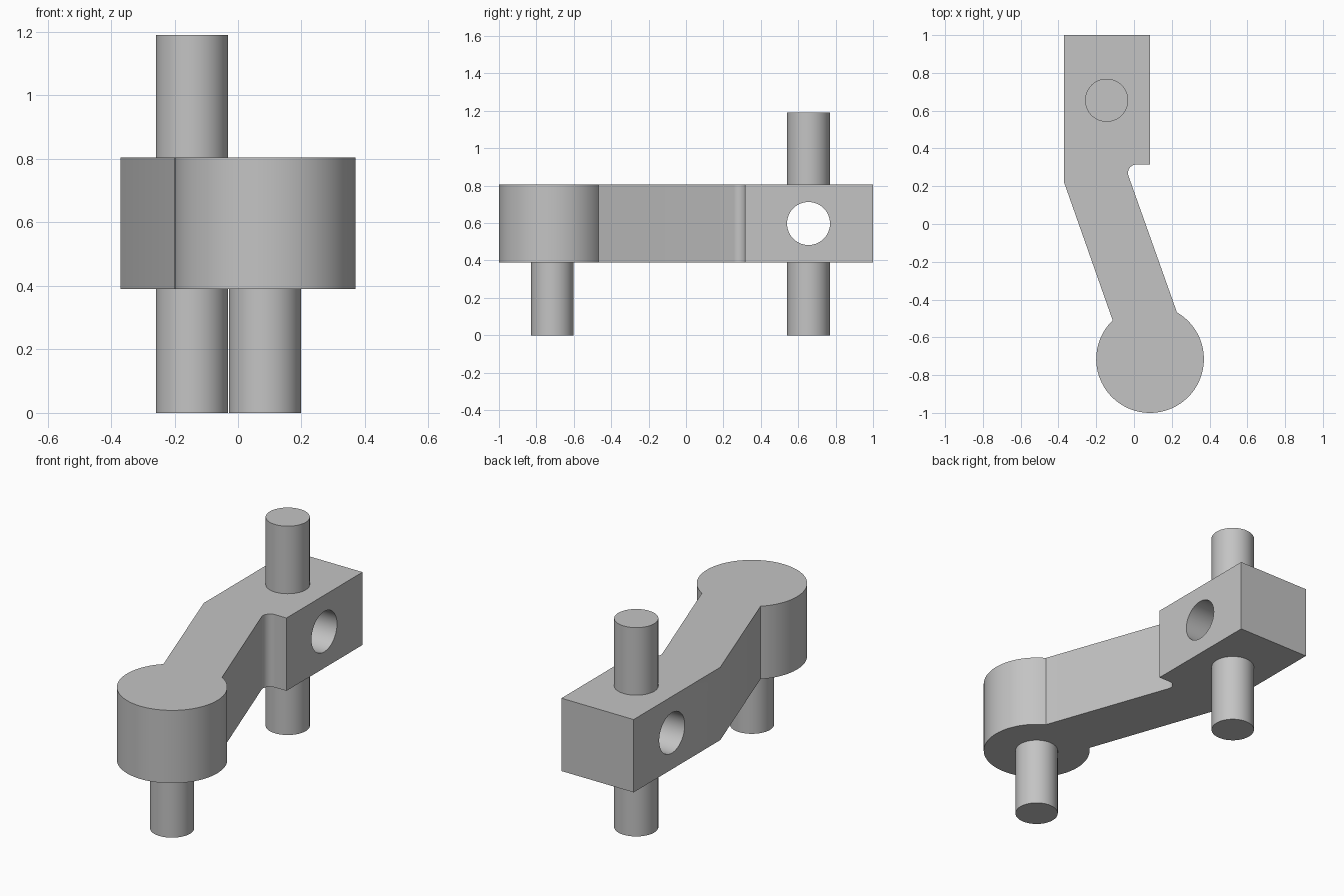
import bpy
import bmesh
from math import radians, cos, sin, pi

cube = bpy.data.objects.get("Cube")
if cube:
    bpy.data.objects.remove(cube, do_unlink=True)

# Single grey metal
GREY = (0.55, 0.55, 0.55, 1)
metal = bpy.data.materials.new("grey metal")
metal.use_nodes = True
metal.diffuse_color = GREY
metal.node_tree.nodes["Principled BSDF"].inputs["Base Color"].default_value = GREY

BOTTOM, TOP, HEIGHT = 0.39, 0.805, 1.19
PIN_RADIUS = 0.114
FRONT = (0.085, -0.715)
REAR = (-0.145, 0.655)


def arc(center, radius, start, end, steps):
    angles = [radians(start + (end - start) * i / steps) for i in range(steps + 1)]
    return [(center[0] + radius * cos(a), center[1] + radius * sin(a)) for a in angles]


def smooth(obj):
    bpy.ops.object.select_all(action="DESELECT")
    obj.select_set(True)
    bpy.context.view_layer.objects.active = obj
    bpy.ops.object.shade_smooth_by_angle(angle=radians(30))


def cylinder(name, location, radius, depth, rotation=(0, 0, 0)):
    bpy.ops.mesh.primitive_cylinder_add(
        vertices=64, radius=radius, depth=depth, location=location, rotation=rotation)
    obj = bpy.context.object
    obj.name = name
    obj.data.materials.append(metal)
    return obj


def pin(name, center, low, high):
    smooth(cylinder(name, (*center, (low + high) / 2), PIN_RADIUS, high - low))


# Arm outline: square block, relief notch, slanted web, round end
outline = [(-0.37, 0.22), (-0.37, 1), (0.085, 1), (0.085, 0.315)]
outline += arc((0.013, 0.27), 0.045, 90, 199, 12)
outline += arc(FRONT, 0.285, 60, -226, 72)

bm = bmesh.new()
base = bm.faces.new([bm.verts.new((x, y, BOTTOM)) for x, y in outline])
top = bmesh.ops.extrude_face_region(bm, geom=[base])
bmesh.ops.translate(bm, vec=(0, 0, TOP - BOTTOM),
                    verts=[v for v in top["geom"] if isinstance(v, bmesh.types.BMVert)])
bmesh.ops.recalc_face_normals(bm, faces=bm.faces)
mesh = bpy.data.meshes.new("arm")
bm.to_mesh(mesh)
bm.free()
mesh.materials.append(metal)
arm = bpy.data.objects.new("arm", mesh)
bpy.context.collection.objects.link(arm)

# Cross hole through the block
cutter = cylinder("hole_cutter", (REAR[0], REAR[1], (BOTTOM + TOP) / 2), 0.115, 1, (0, pi / 2, 0))
cutter.hide_render = True
cut = arm.modifiers.new("cross hole", "BOOLEAN")
cut.operation = "DIFFERENCE"
cut.solver = "EXACT"
cut.object = cutter
bpy.context.view_layer.objects.active = arm
bpy.ops.object.modifier_apply(modifier=cut.name)
bpy.data.objects.remove(cutter, do_unlink=True)
smooth(arm)

# Pins, seated slightly into the arm and clear of the hole
SEAT = 0.01
pin("front_lower_pin", FRONT, 0, BOTTOM + SEAT)
pin("rear_lower_pin", REAR, 0, BOTTOM + SEAT)
pin("rear_upper_pin", REAR, TOP - SEAT, HEIGHT)
